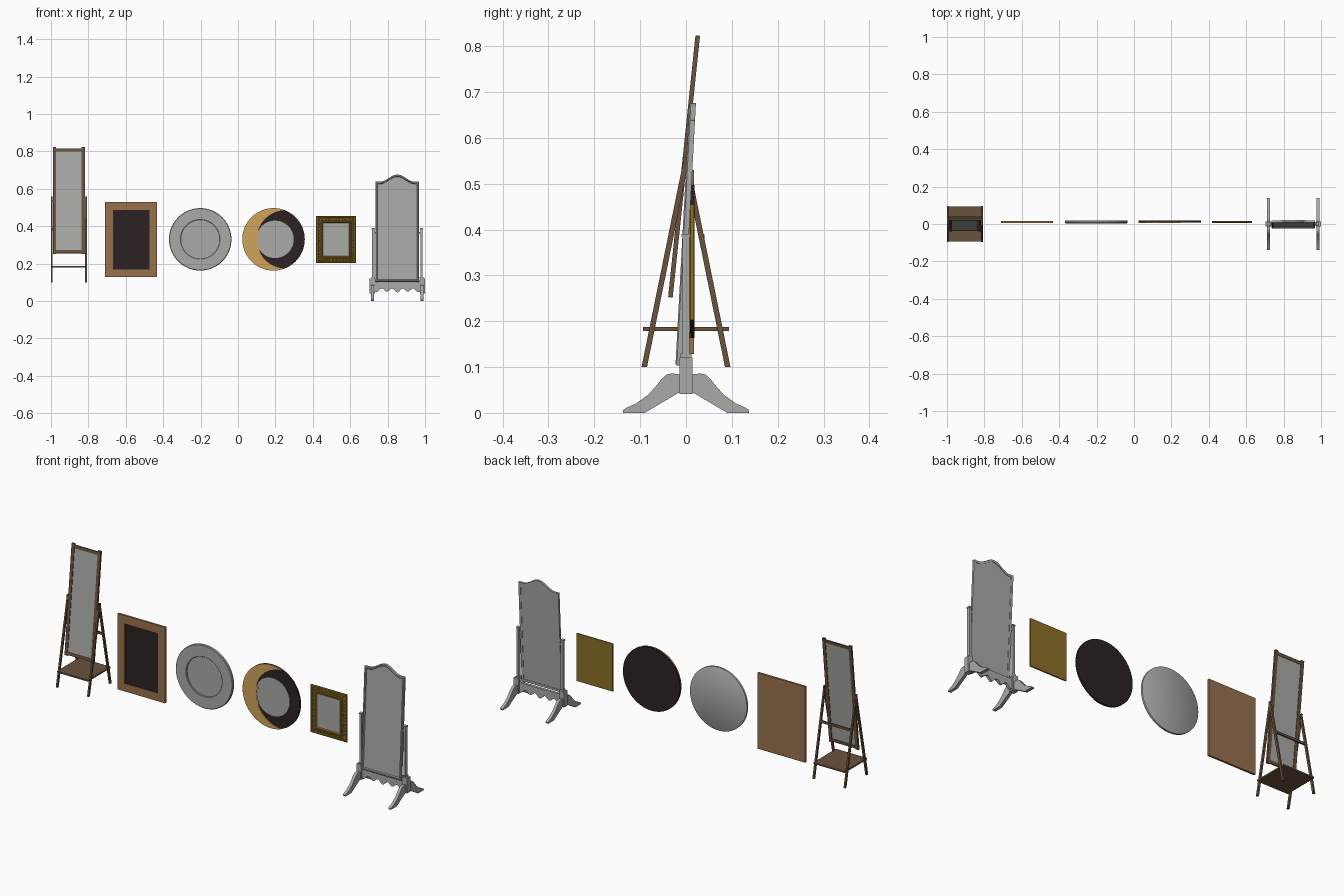
import bpy, bmesh, math
from mathutils import Matrix, Vector

if "Cube" in bpy.data.objects:
    bpy.data.objects.remove(bpy.data.objects["Cube"])

def mat(name, r, g, b):
    m = bpy.data.materials.new(name)
    m.diffuse_color = (r, g, b, 1)
    m.use_nodes = True
    m.node_tree.nodes["Principled BSDF"].inputs["Base Color"].default_value = m.diffuse_color
    return m

GREY = mat("plain grey", .40, .40, .39)
WALNUT = mat("dark walnut", .145, .085, .048)
BROWN = mat("mid brown", .31, .165, .075)
DARK = mat("near black", .025, .016, .016)
MOON = mat("moon gold", .64, .37, .10)
GOLD = mat("antique gold", .27, .16, .02)

def finish(name, bm, material, smooth=False):
    bmesh.ops.recalc_face_normals(bm, faces=bm.faces[:])
    me = bpy.data.meshes.new(name)
    bm.to_mesh(me)
    bm.free()
    me.materials.append(material)
    ob = bpy.data.objects.new(name, me)
    bpy.context.collection.objects.link(ob)
    if smooth:
        bpy.ops.object.select_all(action='DESELECT')
        ob.select_set(True)
        bpy.context.view_layer.objects.active = ob
        bpy.ops.object.shade_smooth_by_angle(angle=math.radians(35))
    return ob

def loft(name, rings, material, closed=False, axis='y', smooth=False, tilt=None):
    """Join outlines (points, depth); cap the ends, or close into a hollow frame."""
    bm = bmesh.new()
    loops = [[bm.verts.new((u, d, v) if axis == 'y' else (d, u, v)) for u, v in pts]
             for pts, d in rings]
    pairs = list(zip(loops, loops[1:])) + ([(loops[-1], loops[0])] if closed else [])
    for a, b in pairs:
        n = len(a)
        for i in range(n):
            j = (i + 1) % n
            bm.faces.new((a[i], a[j], b[j], b[i]))
    if not closed:
        bm.faces.new(loops[0])
        bm.faces.new(loops[-1])
    if tilt:
        bm.transform(tilt)
    return finish(name, bm, material, smooth)

def rect(cx, cz, hw, hh):
    return [(cx - hw, cz - hh), (cx + hw, cz - hh), (cx + hw, cz + hh), (cx - hw, cz + hh)]

def circle(cx, cz, r, n=72):
    return [(cx + r * math.cos(2 * math.pi * i / n), cz + r * math.sin(2 * math.pi * i / n))
            for i in range(n)]

def box(name, c, s, material, tilt=None):
    return loft(name, [(rect(c[0], c[2], s[0] / 2, s[2] / 2), c[1] - s[1] / 2),
                       (rect(c[0], c[2], s[0] / 2, s[2] / 2), c[1] + s[1] / 2)], material, tilt=tilt)

def lean(x, y, z, angle):
    return Matrix.Translation((x, y, z)) @ Matrix.Rotation(-angle, 4, 'X')

# ---- Easel mirror: leaning frame on two A-shaped leg pairs with a shelf
EX = -.904
T = lean(EX, -.034, .252, .104)
for s in (-1, 1):
    box("easel_side_rail", (s * .077, 0, .287), (.017, .010, .574), WALNUT, T)
    for d in (-1, 1):
        foot, top, w = d * .091, d * -.002, .006
        loft("easel_leg", [([(foot - w, .10), (foot + w, .10), (top + w, .558), (top - w, .558)],
                            EX + s * .0915 + e) for e in (-.0045, .0045)], WALNUT, axis='x')
    box("easel_pivot", (EX + s * .086, -.002, .535), (.012, .008, .008), WALNUT)
for z in (.012, .559):
    box("easel_cross_rail", (0, 0, z), (.14, .008, .016), WALNUT, T)
box("easel_glass", (0, 0, .286), (.14, .004, .535), GREY, T)
box("easel_shelf", (EX, 0, .183), (.182, .188, .008), WALNUT)
box("easel_back_bar", (EX, .036, .383), (.18, .008, .012), WALNUT)

# ---- Wide brown frame with a dark panel
PX, PZ = -.571, .329
loft("brown_frame", [(rect(PX, PZ, .139, .201), .017), (rect(PX, PZ, .139, .201), .006),
                     (rect(PX, PZ, .097, .159), .006), (rect(PX, PZ, .097, .159), .011)], BROWN)
box("dark_panel", (PX, .0095, PZ), (.194, .003, .318), DARK)

# ---- Round grey mirror with a sunken centre
RX, RZ = -.202, .33
loft("round_mirror", [(circle(RX, RZ, r), y) for r, y in
                      ((.164, .019), (.167, .017), (.167, .007), (.164, .004),
                       (.106, .004), (.104, .006), (.104, .012))], GREY, smooth=True)

# ---- Moon mirror: dark disc, round glass, gold crescent with a face profile
MX, MZ = .19, .33
loft("moon_backing", [(circle(MX, MZ, .167), .009), (circle(MX, MZ, .167), .018)], DARK, smooth=True)
loft("moon_glass", [(circle(MX + .008, MZ, .1), .0072), (circle(MX + .008, MZ, .1), .0095)], GREY, smooth=True)

def face_bump(z):
    return sum(h * math.exp(-((z - c) / w) ** 2)
               for c, h, w in ((.022, .014, .010), (-.004, .009, .006),
                               (-.022, .009, .006), (-.048, .010, .011)))

a0 = math.atan2(.156, .06)
crescent = [(MX + .167 * math.cos(a0 + (2 * math.pi - 2 * a0) * i / 48),
             MZ + .167 * math.sin(a0 + (2 * math.pi - 2 * a0) * i / 48)) for i in range(49)]
b0 = math.atan2(-.156, -.006) % (2 * math.pi)
b1 = math.atan2(.156, -.006)
for i in range(1, 72):
    a = b0 + (b1 - b0) * i / 72
    z = .156 * math.sin(a)
    crescent.append((MX + .066 + .156 * math.cos(a) + face_bump(z), MZ + z))
loft("gold_crescent", [(crescent, .005), (crescent, .0105)], MOON, smooth=True)

# ---- Small antique gold frame, stepped with carved beads
GX, GZ = .524, .329
def grect(inset):
    return rect(GX, GZ, .1065 - inset, .126 - inset)
loft("gold_frame", [(grect(i), y) for i, y in
                    ((0, .017), (0, .010), (.003, .006), (.009, .006), (.012, .010),
                     (.025, .008), (.028, .005), (.033, .005), (.038, .012))], GOLD)
box("gold_frame_glass", (GX, .0105, GZ), (.137, .003, .176), GREY)
bm = bmesh.new()
def bead(x, z, along_x):
    size = (.008, .004, .0055) if along_x else (.0055, .004, .008)
    bmesh.ops.create_icosphere(bm, subdivisions=1, radius=1, matrix=Matrix.Translation(
        (GX + x, .0085, GZ + z)) @ Matrix.Diagonal((*size, 1)))
for s in (-1, 1):
    for i in range(11):
        bead((i - 5) * .0176, s * .1075, True)
    for i in range(11):
        bead(s * .088, (i - 5) * .0176, False)
finish("gold_frame_beads", bm, GOLD)

# ---- Cheval mirror: arched tilting frame on posts with splayed feet
CX = .852
def arch(inset):
    hw = .117 - inset
    pts = [(-hw, inset), (hw, inset)]
    for i in range(41):
        x = hw * (1 - i / 20)
        rise = .038 * (.5 + .5 * math.cos(math.pi * x / .092)) if abs(x) < .092 else 0
        pts.append((x, .536 + rise - inset))
    return pts
T = lean(CX, -.015, .103, .0535)
loft("cheval_frame", [(arch(i), y) for i, y in
                      ((0, .006), (0, -.005), (.003, -.008), (.009, -.008), (.012, -.003), (.012, .006))],
     GREY, closed=True, tilt=T, smooth=True)
loft("cheval_glass", [(arch(.011), -.002), (arch(.011), .004)], GREY, tilt=T)

half_foot = [(-.014, .045), (-.09, 0), (-.137, 0), (-.138, .006), (-.128, .012), (-.108, .021),
             (-.082, .040), (-.066, .058), (-.053, .074), (-.042, .084), (-.030, .086), (-.014, .084)]
foot = half_foot + [(-y, z) for y, z in reversed(half_foot)]
for s in (-1, 1):
    x = CX + s * .133
    loft("cheval_foot", [(foot, x - .008), (foot, x + .008)], GREY, axis='x', smooth=True)
    box("cheval_block", (CX + s * .134, 0, .081), (.028, .028, .08), GREY)
    px = CX + s * .129
    box("cheval_post", (px, 0, .25), (.013, .016, .27), GREY)
    box("cheval_post_cap", (px, 0, .387), (.017, .020, .007), GREY)
    box("cheval_post_collar", (px, 0, .125), (.019, .023, .008), GREY)
    box("cheval_pivot", (CX + s * .12, 0, .365), (.022, .009, .009), GREY)

# Scalloped apron between the feet
apron = [(CX - .121, .118), (CX - .105, .100), (CX + .105, .100), (CX + .121, .118)]
for i in range(49):
    x = .121 * (1 - i / 24)
    z = .055 - .009 * math.cos(2 * math.pi * x / .056) + .004 * math.sin(math.pi * abs(x) / .121)
    apron.append((CX + x, z))
loft("cheval_apron", [(apron, -.007), (apron, .007)], GREY, smooth=True)
